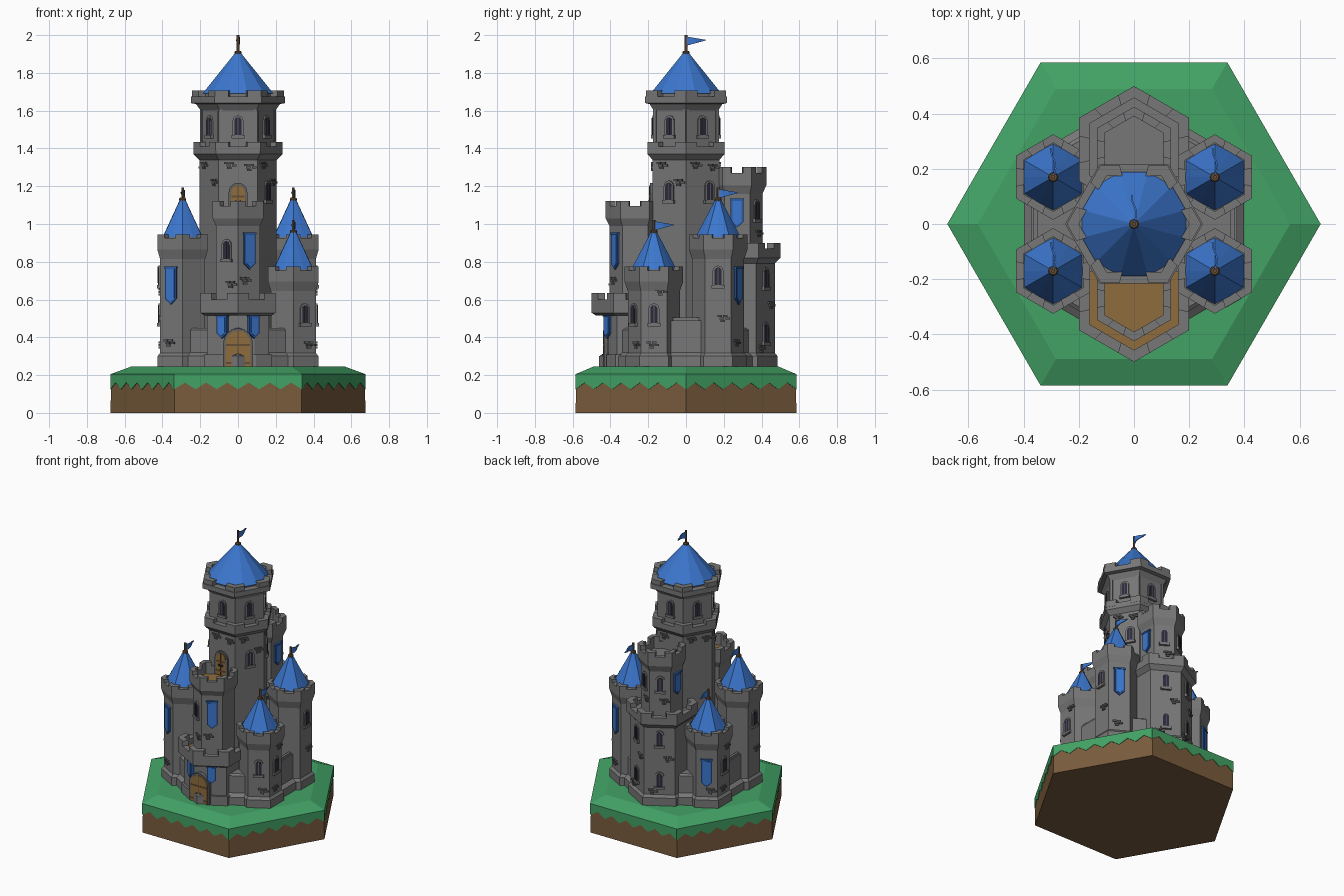
import bpy, bmesh, math
from math import sin, cos, pi, radians

if "Cube" in bpy.data.objects:
    bpy.data.objects.remove(bpy.data.objects["Cube"])

def mat(name, r, g, b):
    m = bpy.data.materials.new(name)
    m.diffuse_color = (r, g, b, 1)
    m.use_nodes = True
    m.node_tree.nodes["Principled BSDF"].inputs["Base Color"].default_value = m.diffuse_color
    return m

STONE = mat("stone", .185, .185, .185)
BRICK = mat("dark_stone", .12, .12, .12)
GRASS = mat("grass", .055, .36, .13)
DIRT = mat("dirt", .19, .105, .046)
BLUE = mat("roof_blue", .045, .185, .62)
DEEP = mat("banner_border_blue", .025, .11, .40)
WOOD = mat("wood", .27, .15, .045)
POLE = mat("dark_wood", .13, .075, .035)
GLASS = mat("window_dark", .025, .023, .045)
K = cos(pi / 6)
G = 0.235  # ground level inside the lawn

def make(name, verts, faces, mats, idx=None):
    bm = bmesh.new()
    vs = [bm.verts.new(v) for v in verts]
    for i, f in enumerate(faces):
        bm.faces.new([vs[j] for j in f]).material_index = idx[i] if idx else 0
    bmesh.ops.recalc_face_normals(bm, faces=bm.faces)
    me = bpy.data.meshes.new(name)
    bm.to_mesh(me)
    bm.free()
    for m in mats:
        me.materials.append(m)
    ob = bpy.data.objects.new(name, me)
    bpy.context.collection.objects.link(ob)
    return ob

def solid(name, bottom, top, m):
    """Closed solid between two matching outlines."""
    n = len(bottom)
    faces = [range(n), range(n, 2 * n)]
    faces += [(i, (i + 1) % n, n + (i + 1) % n, n + i) for i in range(n)]
    return make(name, list(bottom) + list(top), faces, [m])

def loft(name, c, rings, start=90, n=6, m=STONE, floor=None):
    """Stack of n-sided rings (radius, z), capped; the last cap may have its own floor colour."""
    v = [(c[0] + r * cos(radians(start) + 2 * pi * i / n),
          c[1] + r * sin(radians(start) + 2 * pi * i / n), z) for r, z in rings for i in range(n)]
    f = [(k * n + i, k * n + (i + 1) % n, k * n + n + (i + 1) % n, k * n + n + i)
         for k in range(len(rings) - 1) for i in range(n)]
    last = (len(rings) - 1) * n
    f += [range(n), range(last, last + n)]
    return make(name, v, f, [m, floor or m], [0] * (len(f) - 1) + [1])

def merlons(name, c, ro, ri, z0, z1, start=90, frac=.29):
    """Corner blocks on a six-sided parapet."""
    def pt(r, a):
        return (c[0] + r * cos(a), c[1] + r * sin(a))
    def mix(p, q, t):
        return (p[0] + (q[0] - p[0]) * t, p[1] + (q[1] - p[1]) * t)
    for i in range(6):
        a = radians(start + 60 * i)
        l, r = a + pi / 3, a - pi / 3
        o, q = pt(ro, a), pt(ri, a)
        p = [mix(o, pt(ro, r), frac), o, mix(o, pt(ro, l), frac),
             mix(q, pt(ri, l), frac), q, mix(q, pt(ri, r), frac)]
        solid(name, [(x, y, z0) for x, y in p], [(x, y, z1) for x, y in p], STONE)

def plate(name, c, a, ang, pts, depth, m):
    """Thin plate of outline pts (sideways, z) on the wall at distance a from c, facing ang."""
    t = radians(ang)
    def place(d):
        return [(c[0] + (a + d) * cos(t) - u * sin(t), c[1] + (a + d) * sin(t) + u * cos(t), z) for u, z in pts]
    return solid(name, place(-.01), place(depth), m)

def rect(u, z, w, h):
    return [(u - w, z - h), (u + w, z - h), (u + w, z + h), (u - w, z + h)]

def arch(w, z0, z1, u=0, n=6):
    return [(u - w, z0), (u + w, z0)] + [(u + w * cos(pi * i / n), z1 - w + w * sin(pi * i / n)) for i in range(n + 1)]

def window(c, a, ang, z, u=0):
    plate("window_frame", c, a, ang, arch(.029, z - .06, z + .06, u), .008, STONE)
    plate("window_pane", c, a, ang, arch(.019, z - .045, z + .05, u), .010, GLASS)
    plate("window_mullion", c, a, ang, rect(u, z, .002, .045), .012, BRICK)
    plate("window_sill", c, a, ang, rect(u, z - .053, .034, .009), .016, STONE)

def banner(c, a, ang, z0, z1, w=.034):
    for nm, k, d, m in (("banner_border", 0, .010, DEEP), ("banner_cloth", .009, .013, BLUE)):
        plate(nm, c, a, ang, [(0, z0 + k * 1.3), (w - k, z0 + w * .9 + k * .4), (w - k, z1 - k),
                              (k - w, z1 - k), (k - w, z0 + w * .9 + k * .4)], d, m)
    plate("banner_rod", c, a, ang, rect(0, z1, w + .004, .005), .014, DEEP)

def bricks(c, a, ang, u, z):
    for du, dz in ((-.012, .013), (.017, .013), (0, 0), (.03, 0), (.004, -.014)):
        plate("wall_brick", c, a, ang, rect(u + du, z + dz, .012, .0055), .009, BRICK)

def plinth(r):
    return [(r + .015, G), (r + .015, .30), (r, .318)]

def roof(name, c, z0, z1, r, mid, start):
    """Twelve-sided cone whose alternate ribs may be pulled in."""
    rad = [r if i % 2 == 0 else mid for i in range(12)]
    ang = [radians(start + 30 * i) for i in range(12)]
    solid(name, [(c[0] + q * cos(t), c[1] + q * sin(t), z0) for q, t in zip(rad, ang)],
          [(c[0] + .012 * cos(t), c[1] + .012 * sin(t), z1) for t in ang], BLUE)

def flag(c, z0, top):
    loft("flag_socket", c, [(.017, z0 - .02), (.019, z0), (.014, z0 + .006)], n=8, m=POLE)
    loft("flag_pole", c, [(.008, z0 - .02), (.008, top)], n=6, m=POLE)
    v = []
    for i in range(5):
        s = i / 4
        x, y = c[0] + .009 * sin(s * 5), c[1] + .005 + .1 * s
        v += [(x, y, top - .055 + .027 * s), (x, y, top - .008 - .017 * s)]
    ob = make("flag", v, [(2 * i, 2 * i + 2, 2 * i + 3, 2 * i + 1) for i in range(4)], [BLUE])
    md = ob.modifiers.new("thickness", "SOLIDIFY")
    md.thickness, md.offset = .006, 0

# island: dirt and grass sides with a zigzag border, bevelled lawn
R = .675
loft("lawn", (0, 0), [(R, .205), (.566, .245)], 0, m=GRASS)
loft("island_core", (0, 0), [(R, 0), (R - .004, .2)], 0, m=DIRT)
for k in range(6):
    zig = [(-R / 2 + R * i / 12, .16 if i % 2 else .125) for i in range(13)]
    plate("grass_edge", (0, 0), R * K, 30 + 60 * k, zig + [(R / 2, .205), (-R / 2, .205)], .0015, GRASS)

# curtain wall joining the corner towers
loft("curtain_wall", (0, 0), [(.46, G), (.46, .30), (.43, .32), (.43, .44), (.415, .45)])
for s in (0, 180):
    plate("side_wall", (0, 0), .368, s, rect(0, .40, .082, .09), .006, STONE)
    plate("side_wall_top", (0, 0), .36, s, rect(0, .495, .07, .01), .006, STONE)

# main tower
O = (0, 0)
loft("main_tower", O, [(.205, G), (.205, 1.34), (.235, 1.37), (.235, 1.41), (.197, 1.41), (.197, 1.60),
                       (.222, 1.635), (.25, 1.64), (.25, 1.675), (.2, 1.675), (.2, 1.69)], 0)
merlons("main_collar_merlon", O, .236, .2, 1.39, 1.435, 0)
merlons("main_top_merlon", O, .244, .2, 1.66, 1.707, 0)
roof("main_roof", O, 1.69, 1.91, .195, .195, 15)
flag(O, 1.91, 2.0)
for k in range(6):
    window(O, .197 * K, 30 + 60 * k, 1.515)
    for s in (-1, 1):
        plate("tower_corner_trim", O, .197 * K, 30 + 60 * k, rect(s * .09, 1.51, .008, .1), .004, STONE)
    bricks(O, .205 * K, 30 + 60 * k, -.05, 1.31)
    bricks(O, .205 * K, 30 + 60 * k, .055, 1.22 if k % 2 else 1.30)
window(O, .205 * K, -30, 1.17)
window(O, .205 * K, 30, 1.17, .04)

def door(c, a, w, z0, z1):
    plate("door_frame", c, a, 270, arch(w + .013, z0, z1 + .013, n=8), .012, BRICK)
    plate("door_leaf", c, a, 270, arch(w, z0, z1, n=8), .016, WOOD)
    plate("door_gap", c, a, 270, rect(0, (z0 + z1) / 2, .002, (z1 - z0) / 2), .018, POLE)
    for z in (z0 + .03, z0 + (z1 - z0) * .62):
        plate("door_band", c, a, 270, rect(0, z, w * .97, .005), .018, POLE)
    for s in (-1, 1):
        plate("door_handle", c, a, 270, rect(s * .012, z0 + .07, .005, .006), .022, GLASS)
door(O, .205 * K, .036, 1.05, 1.205)

# corner towers: two tall, two short
for sx in (-1, 1):
    for sy in (-1, 1):
        c = (sx * .293, sy * .17)
        tall = sx == sy
        top = .945 if tall else .775
        loft("corner_tower", c, plinth(.138) + [(.138, top - .13), (.155, top - .08), (.155, top - .02),
                                               (.124, top - .02), (.124, top - .015)])
        merlons("corner_merlon", c, .155, .124, top - .03, top)
        roof("corner_roof", c, top - .015, top + .19, .12, .106, 90)
        flag(c, top + .188, top + .247)
        a = .138 * K
        side = 0 if sx > 0 else 180
        diag = {(1, 1): 60, (-1, 1): 120, (-1, -1): 240, (1, -1): 300}[(sx, sy)]
        if tall:
            window(c, a, side, .72)
            banner(c, a, diag, .575, .77)
            bricks(c, a, side, .02, .50)
            bricks(c, a, diag, -.02, .37)
        else:
            window(c, a, side, .52)
            if sy < 0:
                window(c, a, diag, .52)
            else:
                banner(c, a, diag, .39, .58)
            bricks(c, a, side, -.015, .36)
            bricks(c, a, diag, .02, .36)
            bricks(c, a, side, .03, .64)

# gatehouse with balcony, and turret above it
F = (0, -.27)
def gate(r, y):
    e = (y - (F[1] - r)) / .577
    return [(e, y)] + [(r * K, F[1] - r / 2), (r * K, F[1] + r / 2), (-r * K, F[1] + r / 2), (-r * K, F[1] - r / 2)] + [(-e, y)]
for nm, r, y, z0, z1 in (("gatehouse", .19, -.41, G, .53), ("gatehouse_plinth", .207, -.422, G, .31)):
    solid(nm, [(*p, z0) for p in gate(r, y)], [(*p, z1) for p in gate(r, y)], STONE)
loft("balcony", F, [(.205, .515), (.23, .53), (.23, .60), (.187, .60), (.187, .56)], floor=WOOD)
merlons("balcony_merlon", F, .23, .187, .58, .635)
door(F, .152, .066, G, .435)
for ang in (240, 300):
    banner(F, .19 * K, ang, .395, .515, .03)
loft("front_turret", F, [(.135, .5), (.135, .99), (.155, 1.03), (.155, 1.095), (.121, 1.095), (.121, 1.04)], floor=WOOD)
merlons("front_merlon", F, .155, .121, 1.07, 1.122)
banner(F, .135 * K, 300, .76, .95)
window(F, .135 * K, 240, .86)
bricks(F, .135 * K, 240, .02, .68)
bricks(F, .135 * K, 300, -.03, .70)

# rear bastion and turret above it
B = (0, .27)
loft("rear_bastion", B, plinth(.2) + [(.2, .79), (.23, .82), (.23, .87), (.187, .87), (.187, .84)])
merlons("rear_bastion_merlon", B, .23, .187, .85, .90)
loft("rear_turret", B, [(.135, .8), (.135, 1.16), (.155, 1.205), (.155, 1.27), (.121, 1.27), (.121, 1.22)])
merlons("rear_turret_merlon", B, .155, .121, 1.24, 1.302)
for ang in (60, 120):
    window(B, .2 * K, ang, .71)
    window(B, .2 * K, ang, .42)
    window(B, .135 * K, ang, 1.07)
    bricks(B, .2 * K, ang, .05, .57)
    bricks(B, .2 * K, ang, -.05, .34)
    bricks(B, .135 * K, ang, .02, .95)
for ang in (0, 180):
    banner(B, .135 * K, ang, .98, 1.13)
